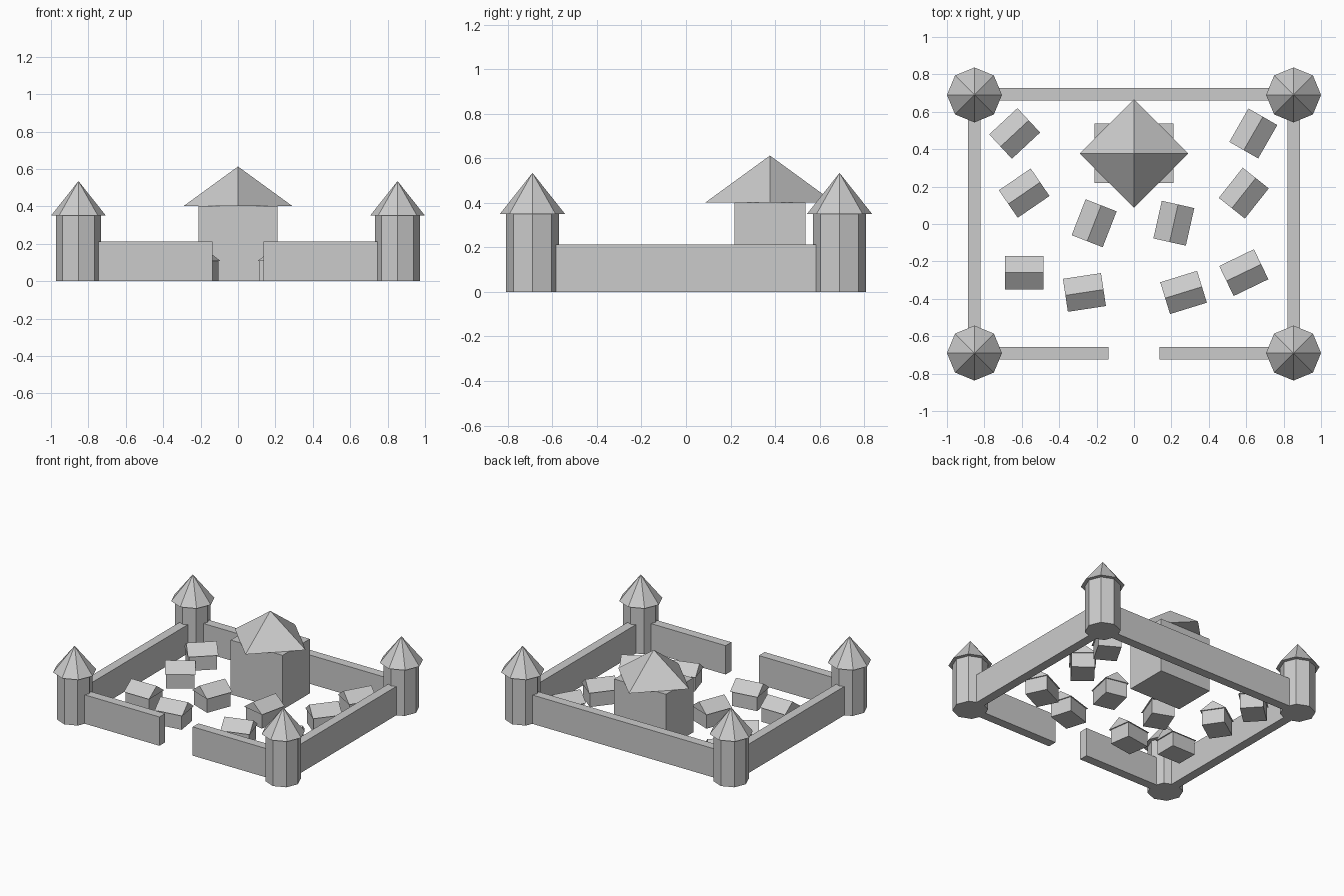
import bpy
from math import pi

if "Cube" in bpy.data.objects:
    bpy.data.objects.remove(bpy.data.objects["Cube"])

TX, TY = 0.853, 0.69      # tower centres
WALL_H, WALL_T = 0.213, 0.067


def box(name, x0, x1, y0, y1, z0, z1):
    bpy.ops.mesh.primitive_cube_add(size=1, location=((x0 + x1) / 2, (y0 + y1) / 2, (z0 + z1) / 2))
    ob = bpy.context.object
    ob.name = name
    ob.scale = (x1 - x0, y1 - y0, z1 - z0)
    return ob


def cone(name, sides, r0, r1, x, y, z0, z1):
    bpy.ops.mesh.primitive_cone_add(vertices=sides, radius1=r0, radius2=r1, depth=z1 - z0,
                                    location=(x, y, (z0 + z1) / 2))
    bpy.context.object.name = name


def gable_roof(name, length, width, z0, z1, x, y, angle):
    a, b = length / 2, width / 2
    verts = [(s * a, t, z) for s in (-1, 1) for t, z in ((-b, z0), (b, z0), (0, z1))]
    faces = [(0, 2, 1), (3, 4, 5), (0, 1, 4, 3), (1, 2, 5, 4), (2, 0, 3, 5)]
    mesh = bpy.data.meshes.new(name)
    mesh.from_pydata(verts, [], faces)
    ob = bpy.data.objects.new(name, mesh)
    ob.location = (x, y, 0)
    ob.rotation_euler.z = angle
    bpy.context.collection.objects.link(ob)


# corner towers with pointed roofs
for sx in (-1, 1):
    for sy in (-1, 1):
        cone("tower_body", 8, 0.12, 0.12, sx * TX, sy * TY, 0, 0.35)
        cone("tower_roof", 8, 0.147, 0, sx * TX, sy * TY, 0.35, 0.535)

# curtain walls, with a gate gap at the front
h = WALL_T / 2
box("back_wall", -TX, TX, TY + 0.003 - h, TY + 0.003 + h, 0, WALL_H)
for s, side in ((-1, "left"), (1, "right")):
    box(side + "_wall", s * TX - h, s * TX + h, -TY, TY, 0, WALL_H)
    x0, x1 = sorted((s * 0.136, s * TX))
    box("front_wall_" + side, x0, x1, -TY - h, -TY + h, 0, WALL_H)

# keep with a pyramid roof turned corner-on
KY = 0.377
box("keep_body", -0.212, 0.212, KY - 0.159, KY + 0.159, 0, 0.402)
cone("keep_roof", 4, 0.29, 0, 0, KY, 0.402, 0.613)

# houses, each turned a little more than the last
spots = [(-0.587, -0.26), (-0.265, -0.366), (0.265, -0.366), (0.587, -0.26),
         (-0.587, 0.165), (-0.638, 0.484), (0.587, 0.165), (0.638, 0.484),
         (-0.213, 0.004), (0.213, 0.004)]
for i, (x, y) in enumerate(spots):
    body = box("house_body", x - 0.095, x + 0.095, y - 0.079, y + 0.079, 0, 0.107)
    body.rotation_euler.z = 0.15 * i
    gable_roof("house_roof", 0.206, 0.178, 0.107, 0.172, x, y, 0.15 * i)
